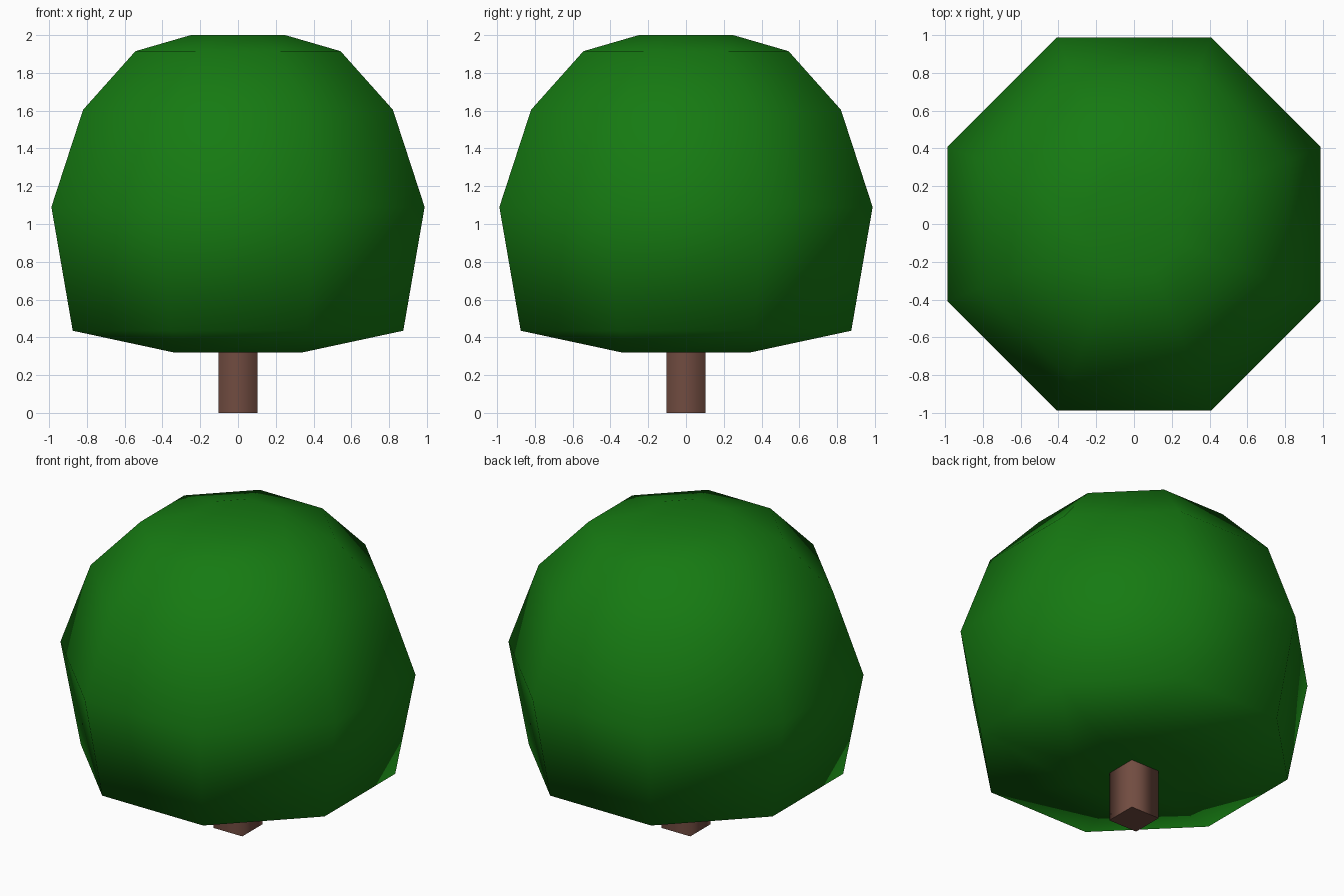
import bpy, bmesh
from math import cos, pi, sin

if "Cube" in bpy.data.objects:
    bpy.data.objects.remove(bpy.data.objects["Cube"])


def lathe(name, profile, sides, color, flat_caps=False):
    """Stack regular polygon rings given as (apothem, z), with flat sides facing the axes."""
    bm = bmesh.new()
    rings = []
    for apothem, z in profile:
        r = apothem / cos(pi / sides)
        angles = [2 * pi * (i + 0.5) / sides for i in range(sides)]
        rings.append([bm.verts.new((r * cos(a), r * sin(a), z)) for a in angles])
    for low, high in zip(rings, rings[1:]):
        for i in range(sides):
            j = (i + 1) % sides
            bm.faces.new((low[i], low[j], high[j], high[i])).smooth = True
    for cap in (rings[0][::-1], rings[-1]):
        bm.faces.new(cap).smooth = not flat_caps
    mesh = bpy.data.meshes.new(name)
    bm.to_mesh(mesh)
    bm.free()
    mat = bpy.data.materials.new(name + "_color")
    mat.diffuse_color = color
    mat.use_nodes = True
    mat.node_tree.nodes["Principled BSDF"].inputs["Base Color"].default_value = mat.diffuse_color
    mesh.materials.append(mat)
    obj = bpy.data.objects.new(name, mesh)
    bpy.context.collection.objects.link(obj)
    return obj


# Rounded eight-sided crown
lathe("foliage",
      [(0.34, 0.32), (0.875, 0.435), (0.988, 1.09), (0.82, 1.605), (0.543, 1.915), (0.25, 2.0)],
      8, (0.008, 0.195, 0.006, 1))

# Square trunk, running up into the crown
lathe("trunk", [(0.103, 0.0), (0.103, 0.5)], 4, (0.165, 0.072, 0.052, 1), flat_caps=True)
